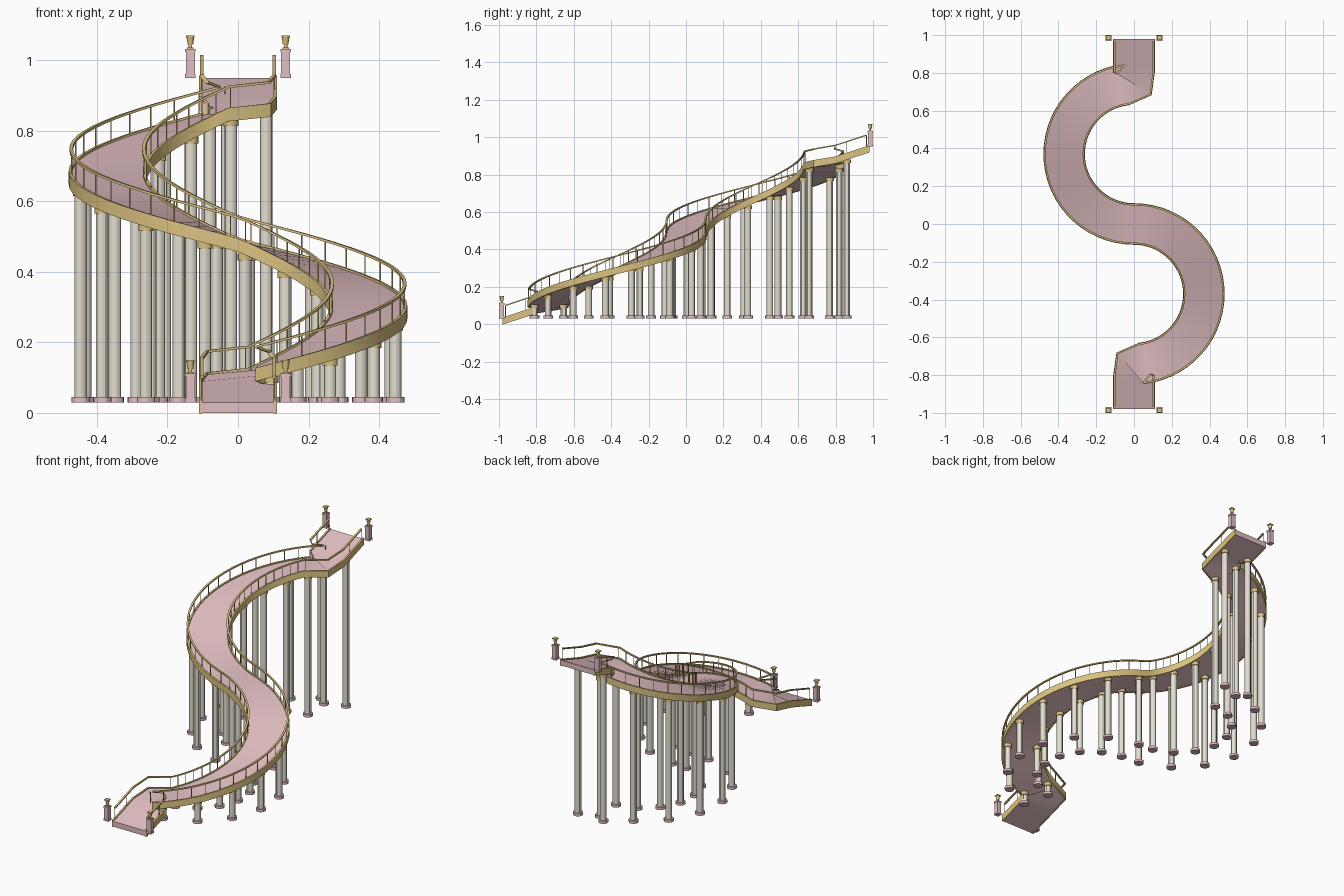
import bpy, bmesh
from math import sin, cos, pi, radians
from mathutils import Vector, Matrix

if "Cube" in bpy.data.objects:
    bpy.data.objects.remove(bpy.data.objects["Cube"])


def material(name, rgb):
    m = bpy.data.materials.new(name)
    m.use_nodes = True
    m.diffuse_color = (*rgb, 1)
    bsdf = m.node_tree.nodes["Principled BSDF"]
    bsdf.inputs["Base Color"].default_value = (*rgb, 1)
    bsdf.inputs["Roughness"].default_value = 0.7
    return m


PINK = material("rose marble", (0.76, 0.52, 0.54))
GOLD = material("gold", (0.71, 0.54, 0.22))
CREAM = material("cream stone", (0.78, 0.74, 0.64))

# Path: straight, two opposed half circles, straight
R, END, HALF = 0.37, 0.98, 0.105
ARC, STRAIGHT = 30, 4
RUN = END - 2 * R
TOTAL = 2 * RUN + 2 * pi * R
Z0, Z1 = 0.03, 0.95
RISE = (Z1 - Z0) / TOTAL


def centre(s):
    """Point and direction on the path at distance s; height rises evenly."""
    z = Z0 + RISE * s
    if s <= RUN:
        return Vector((0, s - END, z)), Vector((0, 1, 0))
    if s >= TOTAL - RUN:
        return Vector((0, END - (TOTAL - s), z)), Vector((0, 1, 0))
    a = (s - RUN) / R
    sign = 1 if a < pi else -1
    a %= pi
    p = Vector((sign * R * sin(a), -sign * R - R * cos(a), z))
    return p, Vector((sign * cos(a), sin(a), 0))


def arc_distance(arc, degrees):
    return RUN + R * (arc * pi + radians(degrees))


def beside(s, side):
    """Point beside the path, to the right when climbing for positive side."""
    p, t = centre(s)
    return p + Vector((t.y, -t.x, 0)) * side


stations = [RUN * i / STRAIGHT for i in range(STRAIGHT)]
stations += [RUN + pi * R * i / ARC for i in range(2 * ARC)]
stations += [TOTAL - RUN + RUN * i / STRAIGHT for i in range(STRAIGHT + 1)]
LAST = len(stations) - 1


def finish(name, bm, mat, smooth=False):
    bmesh.ops.recalc_face_normals(bm, faces=bm.faces)
    mesh = bpy.data.meshes.new(name)
    bm.to_mesh(mesh)
    bm.free()
    mesh.materials.append(mat)
    if smooth:
        mesh.shade_smooth()
        mesh.set_sharp_from_angle(angle=radians(30))
    ob = bpy.data.objects.new(name, mesh)
    bpy.context.collection.objects.link(ob)


def sweep(name, a, b, lo, hi, mat, inset=0):
    """Rectangular section along the whole path, turned by averaged directions."""
    path = [centre(min(max(s, inset), TOTAL - inset))[0] for s in stations]
    bm = bmesh.new()
    rings = []
    for i, p in enumerate(path):
        t = path[min(i + 1, LAST)] - path[max(i - 1, 0)]
        n = Vector((t.y, -t.x, 0)).normalized()
        rings.append([bm.verts.new(p + n * w + Vector((0, 0, z)))
                      for w, z in ((a, lo), (b, lo), (b, hi), (a, hi))])
    for r, s in zip(rings, rings[1:]):
        for k in range(4):
            n = (k + 1) % 4
            bm.faces.new((r[k], r[n], s[n], s[k]))
    bm.faces.new(rings[0])
    bm.faces.new(rings[-1])
    finish(name, bm, mat, True)


def cylinder(bm, x, y, lo, hi, r1, r2=None, sides=12):
    bmesh.ops.create_cone(bm, cap_ends=True, segments=sides, radius1=r1,
                          radius2=r1 if r2 is None else r2, depth=hi - lo,
                          matrix=Matrix.Translation((x, y, (lo + hi) / 2)))


def box(bm, x, y, lo, hi, w):
    bmesh.ops.create_cube(bm, size=1, matrix=Matrix.Translation((x, y, (lo + hi) / 2))
                          @ Matrix.Diagonal((w, w, hi - lo, 1)))


# Walkway
sweep("deck", -HALF, HALF, -0.03, 0, PINK)

# Side bands, handrails and balusters
INSET = 0.015
posts = [INSET, RUN / 2, TOTAL - RUN / 2, TOTAL - INSET]
posts += [arc_distance(arc, 9 * k + 4.5) for arc in (0, 1) for k in range(20)]
for side, label in ((-1, "left"), (1, "right")):
    sweep(label + "_band", side * 0.1, side * 0.11, -0.032, 0.006, GOLD)
    sweep(label + "_handrail", side * 0.098, side * 0.108, 0.062, 0.069, GOLD, INSET)
    bm = bmesh.new()
    for s in posts:
        p = beside(s, side * 0.103)
        cylinder(bm, p.x, p.y, p.z, p.z + 0.064, 0.002, sides=6)
    finish(label + "_balusters", bm, GOLD)

# Support columns in pairs: eight under each half circle, one under the top run
pairs = [arc_distance(arc, 12 + 164 * k / 7) for arc in (0, 1) for k in range(8)]
pairs.append(TOTAL - RUN / 2)
shafts, bases, caps = bmesh.new(), bmesh.new(), bmesh.new()
for s in pairs:
    for side in (-0.08, 0.08):
        p = beside(s, side)
        top = p.z - 0.029
        cylinder(shafts, p.x, p.y, 0.04, top - 0.01, 0.0175)
        cylinder(bases, p.x, p.y, 0.03, 0.045, 0.026)
        cylinder(caps, p.x, p.y, top - 0.02, top, 0.0215)
finish("column_shafts", shafts, CREAM, True)
finish("column_bases", bases, PINK, True)
finish("column_caps", caps, GOLD, True)

# Pedestals with gold urns at both ends
for y, z, label in ((-0.985, Z0, "front"), (0.985, Z1, "back")):
    for x, hand in ((-0.135, "right"), (0.135, "left")):
        bm = bmesh.new()
        box(bm, x, y, z, z + 0.011, 0.03)
        box(bm, x, y, z + 0.011, z + 0.073, 0.026)
        box(bm, x, y, z + 0.073, z + 0.082, 0.03)
        finish(f"{label}_{hand}_pedestal", bm, PINK)
        bm = bmesh.new()
        box(bm, x, y, z + 0.082, z + 0.086, 0.018)
        cylinder(bm, x, y, z + 0.086, z + 0.095, 0.005)
        cylinder(bm, x, y, z + 0.095, z + 0.115, 0.008, 0.011)
        box(bm, x, y, z + 0.115, z + 0.12, 0.024)
        finish(f"{label}_{hand}_urn", bm, GOLD)
